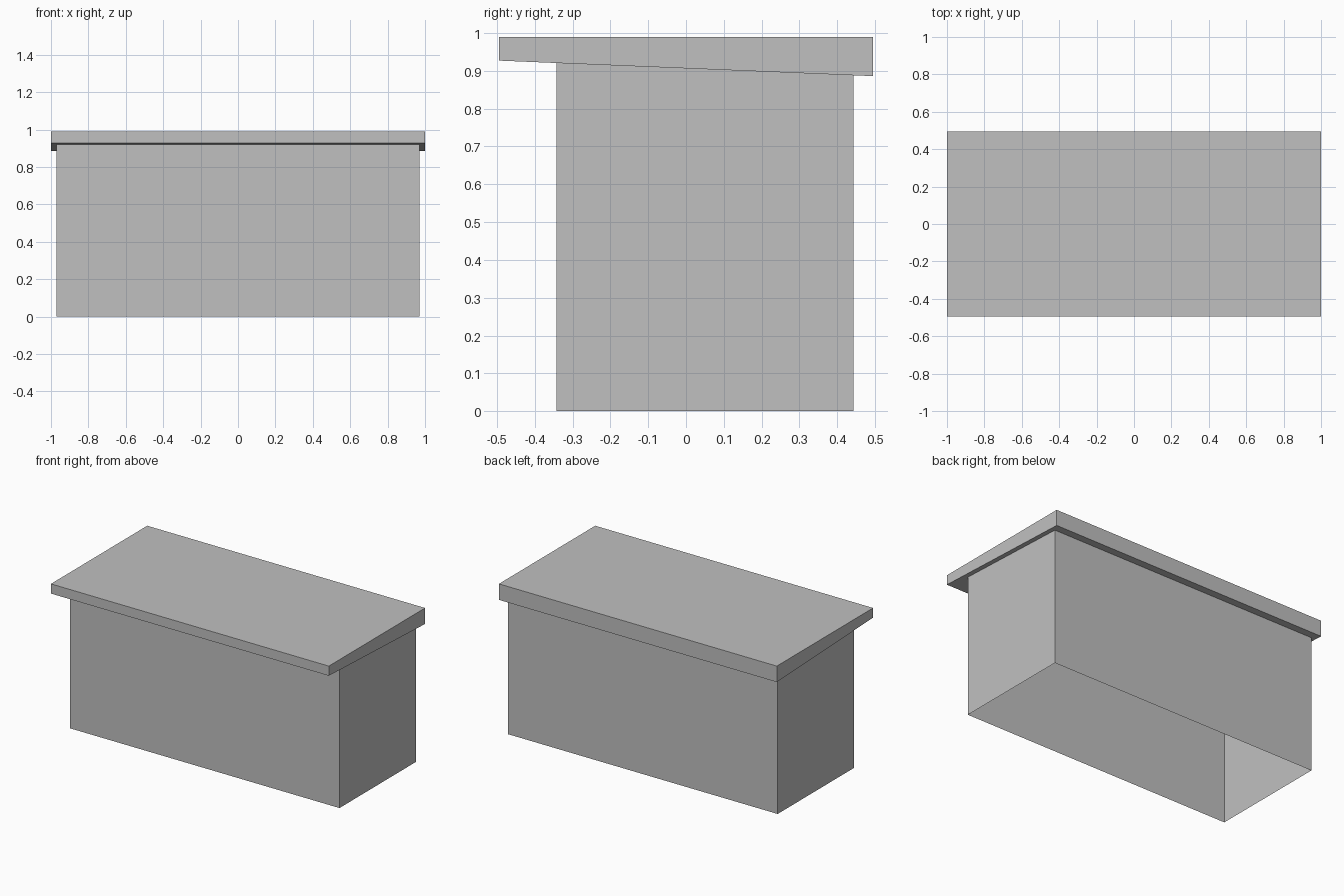
import bpy
import bmesh

if "Cube" in bpy.data.objects:
    bpy.data.objects.remove(bpy.data.objects["Cube"], do_unlink=True)

# Plain grey for every part
grey = bpy.data.materials.new("plain_grey")
grey.use_nodes = True
colour = (0.53, 0.53, 0.53, 1)
grey.diffuse_color = colour
grey.node_tree.nodes["Principled BSDF"].inputs["Base Color"].default_value = colour

LID_FRONT, LID_BACK = -0.495, 0.495
UNDER_FRONT, UNDER_BACK = 0.927, 0.886


def underside(y):
    """Height of the lid's sloping underside at depth y."""
    t = (y - LID_FRONT) / (LID_BACK - LID_FRONT)
    return UNDER_FRONT + t * (UNDER_BACK - UNDER_FRONT)


def extrude_profile(name, profile, half_width, open_bottom=False):
    """Extrude a side profile of (y, z) points across x."""
    bm = bmesh.new()
    left = [bm.verts.new((half_width, y, z)) for y, z in profile]
    right = [bm.verts.new((-half_width, y, z)) for y, z in profile]
    bm.faces.new(left)
    bm.faces.new(right[::-1])
    count = len(profile)
    for i in range(count):
        j = (i + 1) % count
        bm.faces.new((left[j], left[i], right[i], right[j]))
    bmesh.ops.recalc_face_normals(bm, faces=bm.faces)
    if open_bottom:
        # Keep only the upright walls
        caps = [f for f in bm.faces if abs(f.normal.z) > 0.9]
        bmesh.ops.delete(bm, geom=caps, context="FACES_ONLY")
    mesh = bpy.data.meshes.new(name)
    bm.to_mesh(mesh)
    bm.free()
    mesh.materials.append(grey)
    obj = bpy.data.objects.new(name, mesh)
    bpy.context.collection.objects.link(obj)
    return obj


# Wedge-shaped lid, deeper at the back
extrude_profile("lid", [(LID_FRONT, UNDER_FRONT), (LID_BACK, UNDER_BACK),
                        (LID_BACK, 0.99), (LID_FRONT, 0.99)], 1.0)

# Hollow body walls meeting the sloping underside
front, back = -0.342, 0.443
extrude_profile("body_walls", [(front, 0), (back, 0), (back, underside(back)),
                               (front, underside(front))], 0.97, open_bottom=True)
